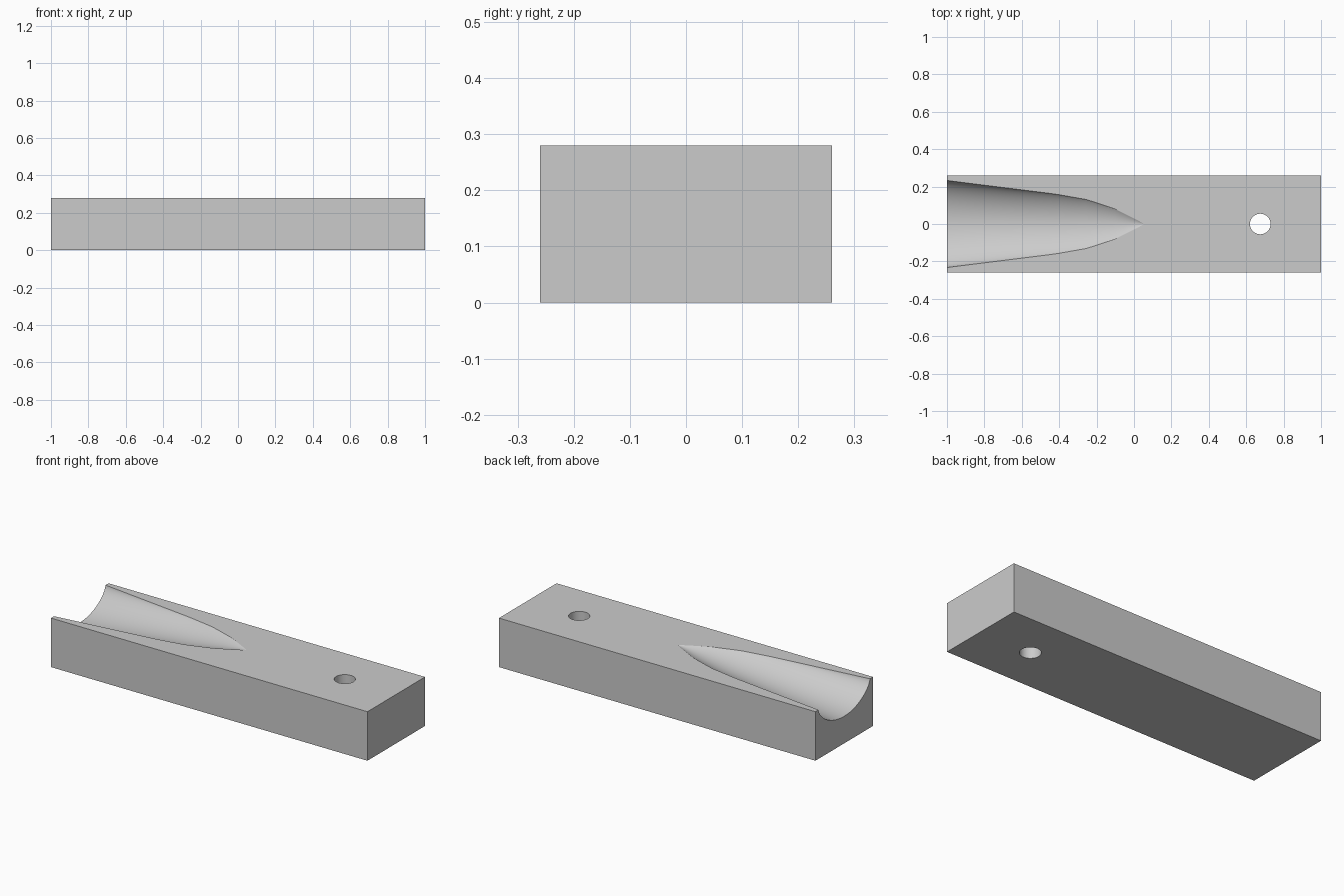
import bpy, bmesh, math

if "Cube" in bpy.data.objects:
    bpy.data.objects.remove(bpy.data.objects["Cube"], do_unlink=True)

LENGTH, WIDTH, HEIGHT = 2.0, 0.52, 0.28

grey = bpy.data.materials.new("light grey")
grey.use_nodes = True
grey.diffuse_color = (0.6, 0.6, 0.6, 1)
grey.node_tree.nodes["Principled BSDF"].inputs["Base Color"].default_value = (0.6, 0.6, 0.6, 1)


def add_object(name, bm):
    bmesh.ops.recalc_face_normals(bm, faces=bm.faces)
    mesh = bpy.data.meshes.new(name)
    bm.to_mesh(mesh)
    bm.free()
    mesh.materials.append(grey)
    obj = bpy.data.objects.new(name, mesh)
    bpy.context.collection.objects.link(obj)
    return obj


def lerp(points, x):
    for (x0, v0), (x1, v1) in zip(points, points[1:]):
        if x <= x1:
            return v0 + (v1 - v0) * (x - x0) / (x1 - x0)
    return points[-1][1]


# Solid block
bm = bmesh.new()
bmesh.ops.create_cube(bm, size=1)
for v in bm.verts:
    v.co = (v.co.x * LENGTH, v.co.y * WIDTH, (v.co.z + 0.5) * HEIGHT)
block = add_object("grooved_block", bm)

# Tapering scoop: rounded sections lofted towards a shallow tip
half_widths = [(-1.1, 0.245), (-0.42, 0.16), (-0.25, 0.13), (-0.1, 0.08),
               (0, 0.03), (0.05, 0.003)]
depths = [(-1.1, 0.136), (-0.3, 0.05), (0.05, 0.001)]
STATIONS, ARC = 30, 28
bm = bmesh.new()
rings = []
for i in range(STATIONS + 1):
    x = -1.1 + 1.15 * i / STATIONS
    w, d = lerp(half_widths, x), lerp(depths, x)
    power = 0.6 + 0.4 * i / STATIONS
    ring = [bm.verts.new((x, -w, HEIGHT + 0.05))]
    for j in range(ARC + 1):
        t = -math.cos(math.pi * j / ARC)
        drop = d * max(0, 1 - t * t) ** power
        ring.append(bm.verts.new((x, w * t, HEIGHT - drop)))
    ring.append(bm.verts.new((x, w, HEIGHT + 0.05)))
    rings.append(ring)
for a, b in zip(rings, rings[1:]):
    for j in range(len(a)):
        k = (j + 1) % len(a)
        bm.faces.new((a[j], a[k], b[k], b[j]))
bm.faces.new(rings[0])
bm.faces.new(rings[-1])
scoop = add_object("scoop_cutter", bm)

# Round through hole
bm = bmesh.new()
bmesh.ops.create_cone(bm, cap_ends=True, segments=48, radius1=0.055, radius2=0.055, depth=1)
hole = add_object("hole_cutter", bm)
hole.location.x = 0.675

# Cut both shapes out of the block
bpy.context.view_layer.objects.active = block
for cutter in (scoop, hole):
    cutter.hide_render = True
    mod = block.modifiers.new("cut", "BOOLEAN")
    mod.operation = "DIFFERENCE"
    mod.solver = "EXACT"
    mod.object = cutter
    bpy.ops.object.modifier_apply(modifier=mod.name)
    bpy.data.objects.remove(cutter, do_unlink=True)

# Smooth the scoop and hole, keep the block faces flat
bpy.ops.object.select_all(action="DESELECT")
block.select_set(True)
bpy.ops.object.shade_smooth_by_angle(angle=math.radians(15))
